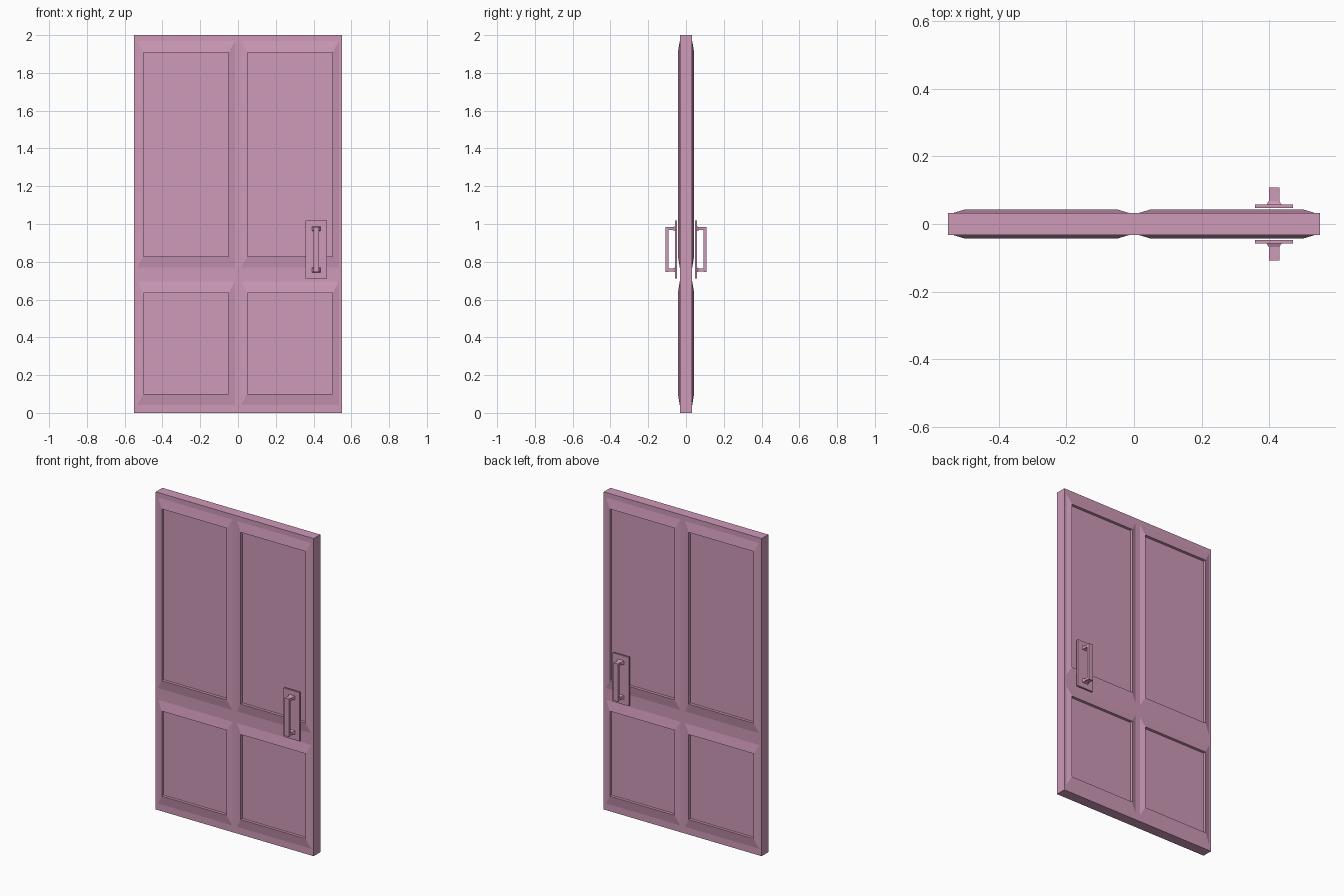
import bpy, bmesh

if "Cube" in bpy.data.objects:
    bpy.data.objects.remove(bpy.data.objects["Cube"])

mat = bpy.data.materials.new("pink_paint")
mat.diffuse_color = (0.62, 0.32, 0.48, 1)
mat.use_nodes = True
mat.node_tree.nodes["Principled BSDF"].inputs["Base Color"].default_value = mat.diffuse_color


def finish(name, bm):
    # One front half, mirrored to the back of the door
    bmesh.ops.remove_doubles(bm, verts=bm.verts, dist=1e-5)
    bmesh.ops.recalc_face_normals(bm, faces=bm.faces)
    me = bpy.data.meshes.new(name)
    bm.to_mesh(me)
    bm.free()
    me.materials.append(mat)
    ob = bpy.data.objects.new(name, me)
    bpy.context.collection.objects.link(ob)
    mod = ob.modifiers.new("both_sides", 'MIRROR')
    mod.use_axis = (False, True, False)
    mod.use_clip = True
    mod.merge_threshold = 1e-4
    return ob


def loop(bm, x0, x1, z0, z1, y):
    return [bm.verts.new((x, y, z)) for x, z in
            ((x0, z0), (x1, z0), (x1, z1), (x0, z1))]


def bridge(bm, a, b):
    for i in range(4):
        j = (i + 1) % 4
        bm.faces.new((a[i], a[j], b[j], b[i]))


def box(bm, x0, x1, y0, y1, z0, z1):
    a, b = loop(bm, x0, x1, z0, z1, y0), loop(bm, x0, x1, z0, z1, y1)
    bridge(bm, a, b)
    bm.faces.new(a)
    bm.faces.new(b[::-1])


# Door leaf: stiles and rails as a grid, with moulded panels in the openings
FACE, CREST, RECESS = -0.033, -0.043, -0.025
xs = [-0.55, -0.534, -0.016, 0.016, 0.534, 0.55]
zs = [0, 0.042, 0.695, 0.769, 1.968, 2.0]
bm = bmesh.new()
for i in range(5):
    for k in range(5):
        x0, x1, z0, z1 = xs[i], xs[i + 1], zs[k], zs[k + 1]
        outer = loop(bm, x0, x1, z0, z1, FACE)
        if i % 2 and k % 2:
            # sloped moulding, step down, sunken flat panel
            inner = (x0 + 0.033, x1 - 0.033, z0 + 0.059, z1 - 0.059)
            crest = loop(bm, *inner, CREST)
            floor = loop(bm, *inner, RECESS)
            bridge(bm, outer, crest)
            bridge(bm, crest, floor)
            bm.faces.new(floor)
        else:
            bm.faces.new(outer)
bmesh.ops.remove_doubles(bm, verts=bm.verts, dist=1e-5)
# Outer edges back to the middle plane
rim = [e for e in bm.edges if e.is_boundary]
new = bmesh.ops.extrude_edge_only(bm, edges=rim)["geom"]
for v in new:
    if isinstance(v, bmesh.types.BMVert):
        v.co.y = 0
finish("door_leaf", bm)

# Handle back plate
bm = bmesh.new()
box(bm, 0.358, 0.47, -0.058, -0.047, 0.711, 1.018)
finish("handle_plate", bm)

# Pull handle: square grip, two posts and small flared feet
bm = bmesh.new()
box(bm, 0.399, 0.43, -0.108, -0.093, 0.747, 0.985)
for zc in (0.757, 0.975):
    box(bm, 0.399, 0.43, -0.094, -0.062, zc - 0.008, zc + 0.008)
    a = loop(bm, 0.399, 0.43, zc - 0.008, zc + 0.008, -0.068)
    b = loop(bm, 0.392, 0.437, zc - 0.013, zc + 0.013, -0.057)
    bridge(bm, a, b)
    bm.faces.new(a)
    bm.faces.new(b[::-1])
finish("pull_handle", bm)
